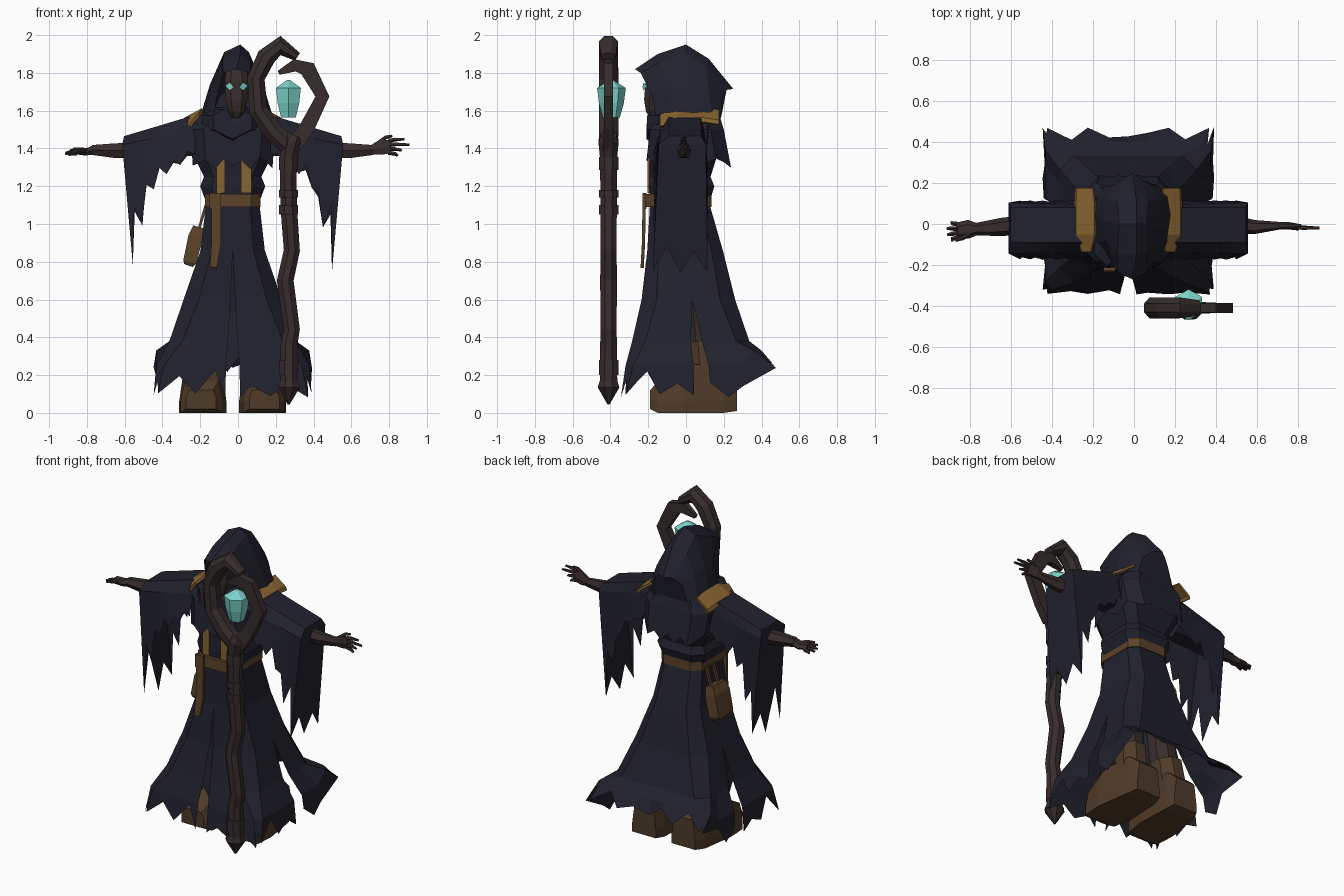
import bpy, bmesh, math, random
from mathutils import Vector

if "Cube" in bpy.data.objects:
    bpy.data.objects.remove(bpy.data.objects["Cube"])

random.seed(4)
C = -0.028  # body centre in x


def material(name, rgb):
    m = bpy.data.materials.new(name)
    m.diffuse_color = (*rgb, 1)
    m.use_nodes = True
    m.node_tree.nodes["Principled BSDF"].inputs["Base Color"].default_value = m.diffuse_color
    return m


NAVY = material("navy_cloth", (0.0145, 0.0150, 0.0255))
GOLD = material("gold_trim", (0.24, 0.125, 0.03))
LEATHER = material("belt_leather", (0.105, 0.055, 0.022))
BOOT = material("boot_leather", (0.078, 0.043, 0.022))
WOOD = material("dark_wood", (0.036, 0.026, 0.024))
SKIN = material("dark_skin", (0.038, 0.026, 0.023))
TEAL = material("teal_crystal", (0.20, 0.66, 0.58))


def mesh(name, verts, faces, mat):
    me = bpy.data.meshes.new(name)
    me.from_pydata([tuple(v) for v in verts], [], faces)
    bm = bmesh.new()
    bm.from_mesh(me)
    bmesh.ops.recalc_face_normals(bm, faces=bm.faces)
    bm.to_mesh(me)
    bm.free()
    me.materials.append(mat)
    ob = bpy.data.objects.new(name, me)
    bpy.context.collection.objects.link(ob)
    return ob


def loft(name, rings, mat, closed=True, caps=False, skip=()):
    n = len(rings[0])
    faces = []
    for r in range(len(rings) - 1):
        for j in range(n if closed else n - 1):
            if (r, j) not in skip:
                k = (j + 1) % n
                faces.append((r * n + j, r * n + k, (r + 1) * n + k, (r + 1) * n + j))
    if caps:
        faces += [tuple(range(n)), tuple(range((len(rings) - 1) * n, len(rings) * n))]
    return mesh(name, [v for ring in rings for v in ring], faces, mat)


def ring(z, rx, y0, y1, c, k=(1, 1, 1), cx=C):
    """Chamfered rectangle starting at front centre; k = steps on half front, chamfer, side."""
    half = [(0, y0), (rx - c, y0), (rx, y0 + c), (rx, y1 - c), (rx - c, y1), (0, y1)]
    corners = half + [(-x, y) for x, y in half[-2::-1]]
    steps = [k[0], k[1], k[2], k[1], k[0]] * 2
    pts = []
    for (a, b, s) in zip(corners, corners[1:], steps):
        pts += [Vector((cx + a[0] + (b[0] - a[0]) * i / s, a[1] + (b[1] - a[1]) * i / s, z)) for i in range(s)]
    return pts


def fray(prev, last, lo, hi):
    """Pull every other hem point up towards the ring above, leaving torn points."""
    return [b.lerp(a, random.uniform(lo, hi) if j % 2 else random.uniform(0, lo * 0.5))
            for j, (a, b) in enumerate(zip(prev, last))]


def tube(name, path, mat, sides=6):
    """Sweep along (x, y, z, width, depth) points; depth is along y."""
    rings = []
    P = [Vector(p[:3]) for p in path]
    for i, p in enumerate(path):
        t = (P[min(i + 1, len(P) - 1)] - P[max(i - 1, 0)]).normalized()
        n = t.cross(Vector((0, 1, 0))).normalized()
        b = n.cross(t)
        ang = [math.tau * (s + 0.5) / sides for s in range(sides)]
        rings.append([P[i] + n * math.cos(a) * p[3] + b * math.sin(a) * p[4] for a in ang])
    return loft(name, rings, mat, caps=True)


# --- robe skirt: flaring square plan, front slit, side slits, torn hem
K = (4, 2, 8)
rows = [ring(z, rx, y0, y1, c, K) for z, rx, y0, y1, c in (
    (1.12, .14, -.19, .12, .05), (.86, .17, -.205, .195, .06), (.60, .26, -.235, .26, .08),
    (.38, .335, -.285, .335, .07), (.25, .405, -.32, .40, .04), (.08, .42, -.345, .43, .02))]
for a, b in zip(rows[4], rows[5]):
    if b.y > .35:                        # trailing back hem with centre notch
        a.z, b.z = .33, .235
        b.y = .48 - max(0, .05 - abs(b.x - C))
rows[5] = fray(rows[4], rows[5], .3, .95)
for r, w in zip(rows, (0, 0, .012, .025, .035, .04)):   # open the front seam
    r.append(r[0] - Vector((w, 0, 0)))
    r[0] = r[0] + Vector((w, 0, 0))
slit = set()
for j in (10, 29):                       # side slits start as a point
    rows[2][j] = rows[2][j + 1] = (rows[2][j] + rows[2][j + 1]) / 2
    slit |= {(r, j) for r in (2, 3, 4)}
loft("robe_skirt", rows, NAVY, closed=False, skip=slit)
# inner flap behind the front slit
flap = [[Vector((C + x * w, y, z)) for x in (-1, -.6, -.2, .2, .6, 1)]
        for z, w, y in ((.95, .09, -.17), (.55, .13, -.15), (.2, .15, -.2))]
flap[2] = fray(flap[1], flap[2], .15, .4)
loft("inner_flap", flap, NAVY, closed=False)

# --- robe torso and belt
loft("robe_torso", [ring(*a) for a in (
    (1.1, .135, -.19, .12, .05), (1.2, .172, -.195, .15, .06), (1.25, .152, -.192, .13, .05),
    (1.38, .215, -.195, .17, .06), (1.5, .235, -.175, .19, .08), (1.58, .18, -.13, .17, .06),
    (1.62, .1, -.1, .12, .04))], NAVY, caps=True)
loft("belt", [ring(z, .146, -.215, .135, .05) for z in (1.09, 1.16)], LEATHER, caps=True)

# --- mantle with ragged lower edge, and scarf around the neck
top = [ring(z, rx, y0, y1, .07, (3, 1, 3)) for z, rx, y0, y1 in (
    (1.6, .15, -.13, .17), (1.5, .225, -.19, .2), (1.29, .21, -.215, .24))]
top[-1] = fray(top[1], top[2], .2, .4)
loft("mantle", top, NAVY)
scarf = [ring(z, rx, y0, y1, .06) for z, rx, y0, y1 in (
    (1.61, .1, -.16, .12), (1.575, .165, -.205, .17), (1.5, .16, -.21, .19), (1.48, .13, -.18, .17))]
for r in scarf[1:]:
    r[0].z -= .05                        # V dip at the front
scarf[0][0].z -= .02
loft("neck_scarf", scarf, NAVY)


def box(name, x0, x1, y0, y1, z0, z1, mat):
    v = [(x, y, z) for z in (z0, z1) for x, y in ((x0, y0), (x1, y0), (x1, y1), (x0, y1))]
    return loft(name, [v[:4], v[4:]], mat, caps=True)


box("vest_stripe_left", -.115, -.068, -.203, -.194, 1.165, 1.35, GOLD)
box("vest_stripe_right", .015, .072, -.203, -.194, 1.165, 1.35, GOLD)

# --- hanging belt strap and pouch
tube("belt_strap", [(-.115, -.222, 1.1, .036, .012), (-.115, -.225, .9, .036, .012), (-.13, -.232, .77, .026, .012)],
     LEATHER, 4)
box("belt_buckle", -.15, -.09, -.23, -.21, 1.08, 1.165, LEATHER)
tube("pouch", [(-.21, .0, .985, .04, .09), (-.225, .0, .93, .055, .105), (-.255, .0, .80, .05, .105),
               (-.262, .0, .78, .035, .09)], LEATHER, 4)
for y in (-.035, .035):
    tube("pouch_strap", [(-.17, y, 1.1, .01, .014), (-.21, y, .96, .01, .014)], LEATHER, 4)

# --- sides: sleeves, shoulder trims, arms, hands, legs, boots
for s, tag in ((-1, "left"), (1, "right")):
    X = lambda d: C + s * d
    top_row, mid_row, low_row = [], [], []
    plan = [(.2 + .385 * i / 10, -1) for i in range(11)] + [(.585, -.5), (.585, 0), (.585, .5)]
    plan += [(.2 + .385 * i / 10, 1) for i in range(10, -1, -1)]
    for dx, e in plan:
        f = (dx - .2) / .385
        top_row.append(Vector((X(dx - .01), -.005 + e * .085, 1.58 - .115 * f)))
        mid_row.append(Vector((X(dx), -.02 + e * (.115 + .01 * f), 1.50 - .08 * f)))
        drop = 1.36 - .25 * f - .37 * max(0, (f - .55) / .45) ** 1.2
        low_row.append(Vector((X(dx - .06 * f ** 3), -.03 + e * .145, drop)))
    low_row = fray(mid_row, low_row, .15, .42)
    loft("sleeve_" + tag, [top_row, mid_row, low_row], NAVY, closed=False)
    n = len(plan)
    mesh("sleeve_top_" + tag, top_row, [(i, i + 1, n - 2 - i, n - 1 - i) for i in range(10)]
         + [(10, 11, 12, 13, 14)], NAVY)
    # inner sleeve lining under the arm
    tube("inner_sleeve_" + tag, [(X(.18), 0, 1.44, .09, .1), (X(.56), -.01, 1.40, .06, .09)], NAVY)

    # gold shoulder trim
    strip = [(-.135, .18, 1.575, .215, 1.535), (-.05, .16, 1.605, .25, 1.558),
             (.09, .16, 1.605, .25, 1.558), (.175, .17, 1.60, .245, 1.545)]
    g = loft("shoulder_trim_" + tag, [[(X(a), y, b), (X(c), y, d), (X(c + .008), y, d - .02)]
                                      for y, a, b, c, d in strip], GOLD, closed=False)
    m = g.modifiers.new("thickness", "SOLIDIFY")
    m.thickness, m.offset = .016, 0

    # arm and hand; one palm lies flat, the other is turned upright
    flat = s < 0
    w, d = (.02, .045) if flat else (.045, .018)
    y = -.025 if flat else -.008
    zh = 1.385 if flat else 1.41
    tube("arm_" + tag, [(X(.5), 0, 1.39, .048, .045), (X(.62), -.015, 1.388, .045, .045 if flat else .034),
                        (X(.745), y, 1.392, .03, .03 if flat else .018)], SKIN)
    tube("palm_" + tag, [(X(.735), y, 1.392, .028, .028 if flat else .018), (X(.78), y, zh - .005, w, d),
                         (X(.835), y - .008, zh, w * .9, d * .9)], SKIN)
    for i in range(4):
        o = (i - 1.5) * .021
        oy, oz = (o, -.004 * i) if flat else (0, o)
        L = (.875, .895, .935, .91)[i] if s > 0 else (.86, .885, .887, .865)[i]
        tube("finger_" + tag, [(X(.825), y - .008 + oy, zh + oz, .012, .012),
                               (X(.86), y - .01 + oy * 1.2, zh + oz * 1.2, .011, .011),
                               (X(L), y - .012 + oy * 1.5, zh + oz * 1.4 - .004, .007, .007)], SKIN, 5)
    ty, tz = (-.045, .01) if flat else (0, .05)
    tube("thumb_" + tag, [(X(.765), y + ty * .4, zh + tz * .3, .013, .012), (X(.81), y + ty, zh + tz, .011, .01),
                          (X(.845), y + ty * 1.25, zh + tz * 1.15, .007, .007)], SKIN, 5)

    # trouser leg and boot
    tube("trouser_" + tag, [(X(.08), 0, 1.0, .07, .08), (X(.12), .07, .58, .085, .09), (X(.14), .1, .2, .08, .09)],
         WOOD, 8)
    sections = [(-.19, .08, .02, .12), (-.15, .11, .0, .165), (-.02, .125, .0, .235), (.03, .12, .0, .255),
                (.2, .105, .0, .26), (.27, .085, .01, .2)]
    turn = lambda yy: X(.155 - .16 * (yy - .04) * .35)
    loft("boot_" + tag, [[(turn(v) - hw, v, z0), (turn(v) + hw, v, z0), (turn(v) + hw, v, z0 + .06),
                          (turn(v) + hw * .8, v, z1), (turn(v) - hw * .8, v, z1), (turn(v) - hw, v, z0 + .06)]
                         for v, hw, z0, z1 in sections], BOOT, caps=True)
    tube("boot_shaft_" + tag, [(X(.15), .12, .2, .1, .11), (X(.14), .1, .38, .095, .1)], BOOT, 8)

# --- hood: arches from brim to drooping back point
H = -.008
arches = []
for ap, up, mid, bot in (
        ((-.27, 1.82), (.07, -.24, 1.80), (.10, -.185, 1.69), (.125, -.155, 1.55)),
        ((-.15, 1.90), (.075, -.14, 1.855), (.13, -.08, 1.73), (.18, -.09, 1.55)),
        ((.0, 1.95), (.065, 0, 1.91), (.14, .02, 1.74), (.195, .05, 1.56)),
        ((.12, 1.875), (.075, .11, 1.83), (.135, .12, 1.71), (.18, .14, 1.56)),
        ((.25, 1.715), (.05, .215, 1.71), (.095, .19, 1.67), (.13, .185, 1.56))):
    halfp = [bot, mid, up]
    sh = .02 * (ap[1] > 1.85)
    arches.append([(H - x, y, z) for x, y, z in halfp] + [(H + sh, *ap)] + [(H + x, y, z) for x, y, z in halfp[::-1]])
loft("hood", arches, NAVY, closed=False)
mesh("hood_back", arches[-1], [tuple(range(7))], NAVY)

# --- face and glowing eyes
F = -.008
loft("head", [ring(z, rx, y0, .0, c, cx=F) for z, rx, y0, c in (
    (1.56, .03, -.19, .015), (1.595, .042, -.212, .02), (1.66, .058, -.222, .03), (1.76, .062, -.213, .03),
    (1.81, .055, -.18, .03), (1.84, .03, -.14, .01))], SKIN, caps=True)
for s in (-1, 1):
    e = [(F + s * a, y, z) for a, y, z in ((.014, -.23, 1.725), (.036, -.224, 1.706), (.06, -.205, 1.732),
                                           (.036, -.224, 1.75))]
    mesh("eye", e, [(0, 1, 2, 3)], TEAL)

# --- staff: crooked shaft, collars, two curling horns, crystal
Y = -.41
tube("staff_shaft", [(x, Y, z, w, w) for x, z, w in (
    (.268, .045, .006), (.27, .135, .062), (.27, .17, .05), (.27, .36, .048), (.285, .44, .046), (.25, .70, .048),
    (.285, .86, .046), (.272, 1.04, .047), (.265, 1.2, .047), (.268, 1.36, .05), (.285, 1.44, .058),
    (.3, 1.47, .045))], WOOD, 8)
for z, h in ((.24, .04), (1.075, .025), (1.16, .02), (1.32, .035)):
    tube("staff_collar", [(.268, Y, z - h, .054, .056), (.268, Y, z + h, .054, .056)], WOOD, 8)
tube("staff_crook", [(x, Y, z, w, d) for x, z, w, d in (
    (.285, 1.40, .055, .05), (.19, 1.485, .056, .056), (.108, 1.60, .054, .056), (.095, 1.77, .05, .056),
    (.15, 1.885, .055, .055), (.225, 1.945, .055, .055), (.315, 1.885, .026, .04))], WOOD, 8)
tube("staff_horn", [(x, Y, z, w, d) for x, z, w, d in (
    (.30, 1.42, .06, .04), (.37, 1.52, .056, .035), (.447, 1.675, .052, .034), (.368, 1.822, .062, .034),
    (.30, 1.84, .046, .03), (.215, 1.80, .016, .015))], WOOD, 4)
tube("crystal", [(.267, -.395, z, w, w) for z, w in ((1.565, .045), (1.64, .066), (1.72, .076), (1.762, .01))], TEAL, 6)
